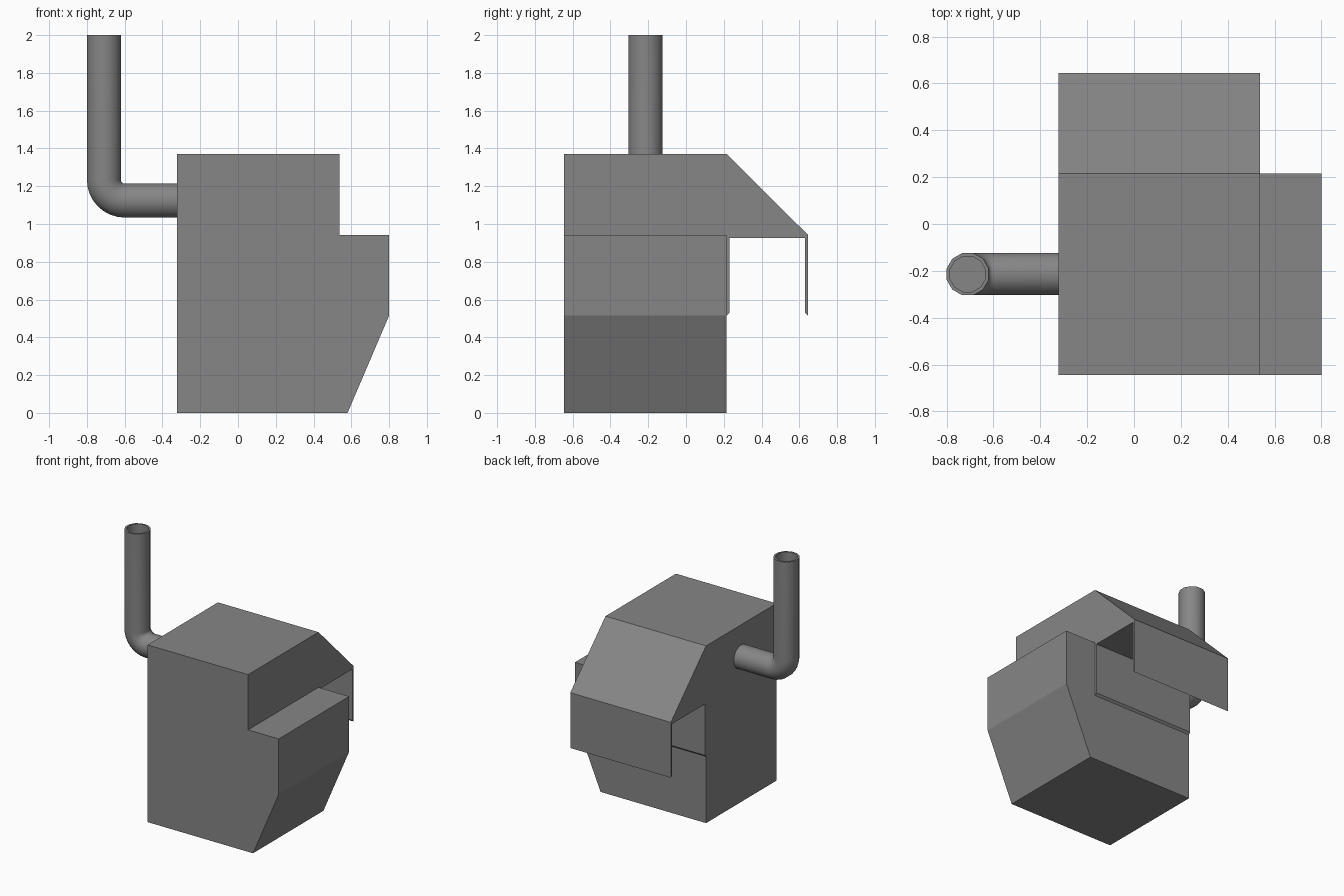
import bpy, bmesh, math
from mathutils import Vector

if "Cube" in bpy.data.objects:
    bpy.data.objects.remove(bpy.data.objects["Cube"])

X0, X1 = -0.322, 0.538        # left side and right side of the upper casing
YF, YB, YO = -0.645, 0.215, 0.645   # front, back of the body, outer edge of the hood

# Dark grey painted metal, shared by every part
metal = bpy.data.materials.new("dark_grey")
metal.diffuse_color = (0.24, 0.24, 0.24, 1)
metal.use_nodes = True
metal.node_tree.nodes["Principled BSDF"].inputs["Base Color"].default_value = metal.diffuse_color


def make_object(name, bm):
    bmesh.ops.recalc_face_normals(bm, faces=bm.faces)
    mesh = bpy.data.meshes.new(name)
    bm.to_mesh(mesh)
    bm.free()
    mesh.materials.append(metal)
    ob = bpy.data.objects.new(name, mesh)
    bpy.context.collection.objects.link(ob)
    return ob


def prism(name, points, offset):
    """Extrude a closed 3D profile along an offset vector."""
    bm = bmesh.new()
    face = bm.faces.new([bm.verts.new(p) for p in points])
    res = bmesh.ops.extrude_face_region(bm, geom=[face], use_keep_orig=True)
    verts = [v for v in res["geom"] if isinstance(v, bmesh.types.BMVert)]
    bmesh.ops.translate(bm, verts=verts, vec=offset)
    return make_object(name, bm)


# Body: stepped and tapered front profile, extruded backwards
body = [(X0, 0), (0.58, 0), (0.80, 0.515), (0.80, 0.943),
        (X1, 0.943), (X1, 1.37), (X0, 1.37)]
prism("body", [(x, YF, z) for x, z in body], (0, YB - YF, 0))

# Outlet hood: sloping top with two thin hanging flaps, extruded sideways
T = 0.015
hood = [(YB, 0.515), (YB + T, 0.53), (YB + T, 0.925), (YO - T, 0.925),
        (YO - T, 0.53), (YO, 0.515), (YO, 0.943), (YB, 1.37)]
prism("outlet_hood", [(X0, y, z) for y, z in hood], (X1 - X0, 0, 0))

# Exhaust pipe: ring of 12 sides swept along a path with one tight bend
R, R_IN, BEND, SIDES, STEPS = 0.093, 0.078, 0.11, 12, 8
PX, PY, PZ = -0.71, -0.214, 1.124
path = [(X0, PZ, 0.0)]        # x, z, turn angle
for i in range(STEPS + 1):
    a = math.pi / 2 * i / STEPS
    path.append((PX + BEND - BEND * math.sin(a), PZ + BEND - BEND * math.cos(a), a))
path.append((PX, 2.0, math.pi / 2))

bm = bmesh.new()


def ring(x, z, a, r):
    side = Vector((math.sin(a), 0, math.cos(a)))
    return [bm.verts.new(Vector((x, PY, z))
                         + side * (r * math.cos(t)) + Vector((0, r * math.sin(t), 0)))
            for t in (2 * math.pi * (k + 0.5) / SIDES for k in range(SIDES))]


rings = [ring(x, z, a, R) for x, z, a in path]
# Rim and recessed floor of the open top
rings += [ring(PX, 2.0, math.pi / 2, R_IN), ring(PX, 1.75, math.pi / 2, R_IN)]
for lo, hi in zip(rings, rings[1:]):
    for k in range(SIDES):
        n = (k + 1) % SIDES
        bm.faces.new((lo[k], lo[n], hi[n], hi[k]))
bm.faces.new(rings[0])
bm.faces.new(rings[-1])
pipe = make_object("exhaust_pipe", bm)

bpy.context.view_layer.objects.active = pipe
pipe.select_set(True)
bpy.ops.object.shade_smooth_by_angle(angle=math.radians(40))
